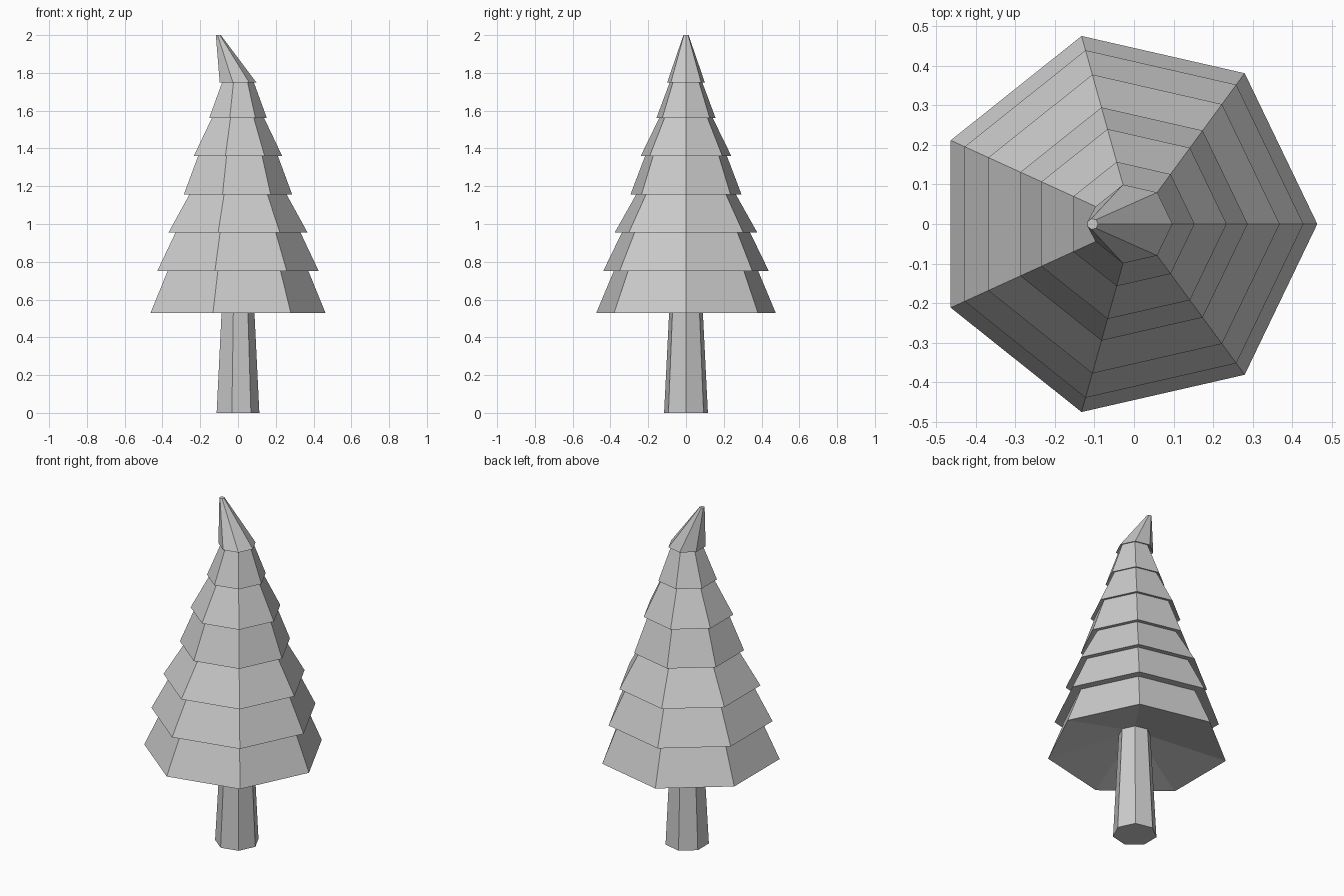
import bpy, bmesh
from math import cos, sin, tau

if "Cube" in bpy.data.objects:
    bpy.data.objects.remove(bpy.data.objects["Cube"])

SIDES = 7


def loft(name, rings):
    """Skin a stack of seven-sided rings (radius, z, lean in x) and cap both ends."""
    bm = bmesh.new()
    loops = []
    for r, z, lean in rings:
        cx = lean - 0.0495 * r      # keeps the odd-sided ring centred in x
        loops.append([bm.verts.new((cx + r * cos(tau * i / SIDES),
                                    r * sin(tau * i / SIDES), z))
                      for i in range(SIDES)])
    for a, b in zip(loops, loops[1:]):
        for i in range(SIDES):
            j = (i + 1) % SIDES
            bm.faces.new((a[i], a[j], b[j], b[i]))
    bm.faces.new(loops[0][::-1])
    bm.faces.new(loops[-1])
    bmesh.ops.recalc_face_normals(bm, faces=bm.faces)
    mesh = bpy.data.meshes.new(name)
    bm.to_mesh(mesh)
    bm.free()
    obj = bpy.data.objects.new(name, mesh)
    bpy.context.collection.objects.link(obj)
    return obj


# Tapered trunk, ending inside the hollow underside of the foliage
loft("trunk", [(0.119, 0, 0), (0.087, 0.62, 0)])

# Foliage tiers: rim height, rim radius, radius where the tier meets the next one
tiers = [(0.53, 0.487, 0.39), (0.75, 0.45, 0.345), (0.955, 0.387, 0.268),
         (1.155, 0.302, 0.22), (1.36, 0.246, 0.143), (1.56, 0.161, 0.086)]
rings = [(0.08, 0.62, 0)]
next_z = [t[0] for t in tiers[1:]] + [1.75]
for (z, rim, top), z2 in zip(tiers, next_z):
    rings += [(rim, z, 0), (top, z2 + 0.006, 0)]
# Bent tip
rings += [(0.102, 1.75, 0), (0.014, 2.0, -0.104)]
loft("foliage", rings)
